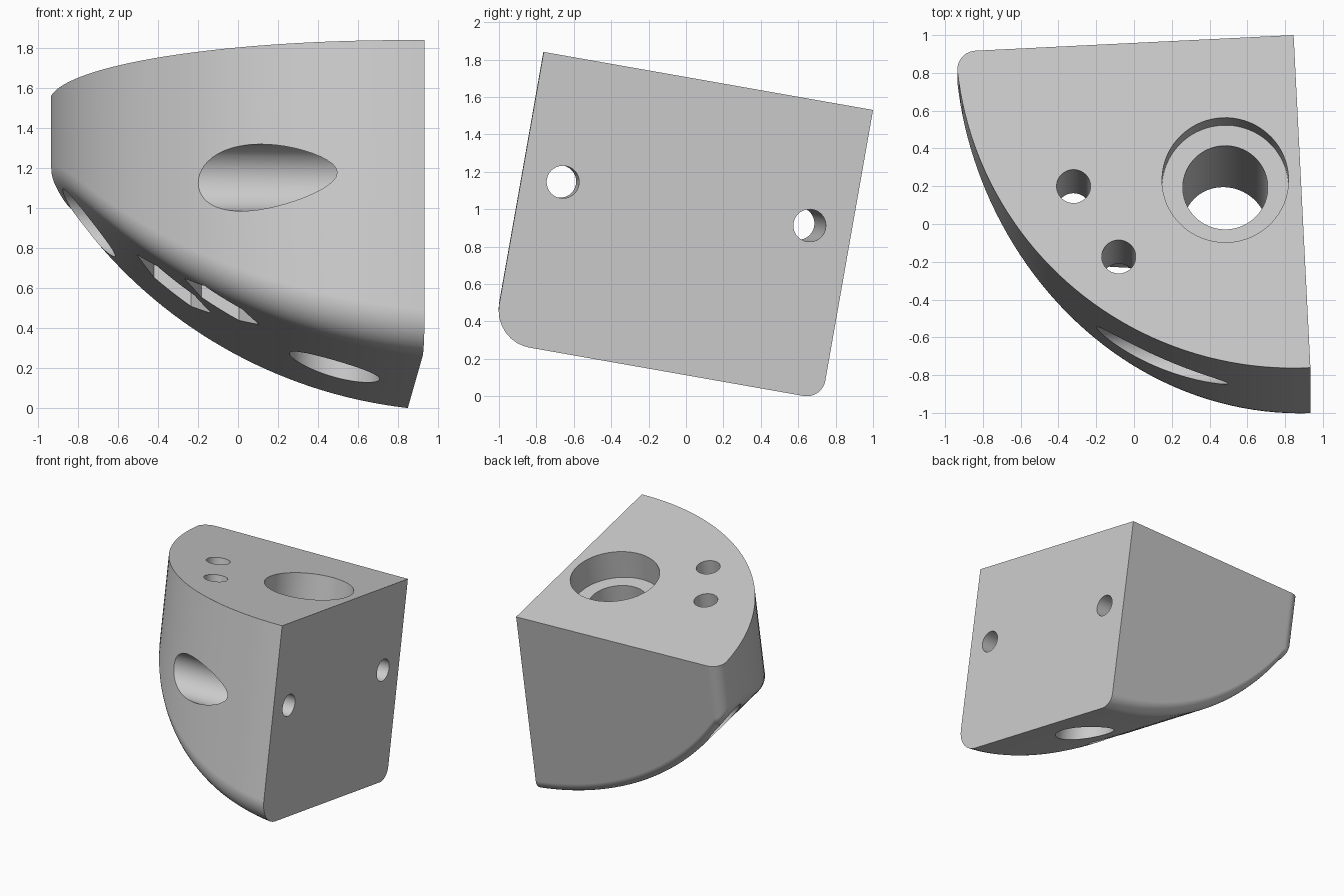
import bpy
import bmesh
from math import acos, atan, cos, pi, sin, sqrt, tan, radians
from mathutils import Matrix, Vector

cube = bpy.data.objects.get("Cube")
if cube:
    bpy.data.objects.remove(cube, do_unlink=True)

# Block dimensions; its own origin is the back right top corner
RADIUS = 1.79          # quarter-round plan
HEIGHT = 1.57
CORNER = 0.1           # rounded back left corner
FRONT_FILLET = 0.2
BACK_FILLET = 0.1
BELLY_RADIUS = 2.36    # curved underside
BELLY_X = 0.25
FILLET_STEPS = 8
BELLY_STEPS = 4
placing = (Matrix.Translation((0.845, 1.0, 1.53))
           @ Matrix.Rotation(radians(-10), 4, 'X')
           @ Matrix.Rotation(radians(2.85), 4, 'Z'))

grey = bpy.data.materials.new("light_grey")
grey.use_nodes = True
grey.diffuse_color = (0.6, 0.6, 0.6, 1)
grey.node_tree.nodes["Principled BSDF"].inputs["Base Color"].default_value = (0.6, 0.6, 0.6, 1)


def make_object(name, verts, faces):
    mesh = bpy.data.meshes.new(name)
    mesh.from_pydata([placing @ Vector(v) for v in verts], [], faces)
    bm = bmesh.new()
    bm.from_mesh(mesh)
    bmesh.ops.recalc_face_normals(bm, faces=bm.faces)
    bm.to_mesh(mesh)
    bm.free()
    mesh.materials.append(grey)
    obj = bpy.data.objects.new(name, mesh)
    bpy.context.collection.objects.link(obj)
    return obj


def belly(x):
    """Height of the curved underside."""
    top = sqrt(BELLY_RADIUS ** 2 - BELLY_X ** 2)
    return -HEIGHT + top - sqrt(BELLY_RADIUS ** 2 - (x - BELLY_X) ** 2)


def fillet(x, y, inward, radius):
    """Arc from the wall to the underside at one outline point."""
    slope = (x - BELLY_X) / sqrt(BELLY_RADIUS ** 2 - (x - BELLY_X) ** 2) * inward.x
    turn = pi / 2 + atan(slope)
    setback = radius * tan(turn / 2)
    run = setback / sqrt(1 + slope ** 2)
    edge = Vector((x, y, belly(x)))
    start = edge + Vector((0, 0, setback))
    end = Vector((x + inward.x * run, y + inward.y * run, 0))
    end.z = belly(end.x)
    weight = cos(turn / 2)
    points = []
    for i in range(FILLET_STEPS + 1):
        t = i / FILLET_STEPS
        a, b, c = (1 - t) ** 2, 2 * t * (1 - t) * weight, t * t
        points.append((start * a + edge * b + end * c) / (a + b + c))
    return points


def section(x):
    """Slice of the block: back wall, underside, front wall."""
    centre_x = -sqrt((RADIUS - CORNER) ** 2 - CORNER ** 2)
    front_y = -sqrt(RADIUS ** 2 - x ** 2)
    front = fillet(x, front_y, Vector((-x, -front_y)).normalized(), FRONT_FILLET)
    if x < centre_x:
        rise = sqrt(max(CORNER ** 2 - (x - centre_x) ** 2, 0))
        back_y = -CORNER + rise
        inward = Vector((centre_x - x, -rise)).normalized()
        blend = 1 - rise / CORNER
    else:
        back_y, inward, blend = 0, Vector((0, -1)), 0
    back = fillet(x, back_y, inward, BACK_FILLET + blend * (FRONT_FILLET - BACK_FILLET))
    middle = []
    for i in range(1, BELLY_STEPS):
        p = back[-1].lerp(front[-1], i / BELLY_STEPS)
        p.z = belly(p.x)
        middle.append(p)
    return [Vector((x, back_y, 0))] + back + middle + front[::-1] + [Vector((x, front_y, 0))]


# Main block lofted from slices, left to right
corner_x = -sqrt((RADIUS - CORNER) ** 2 - CORNER ** 2)
stations = [corner_x - CORNER * cos(pi / 2 * i / 10) for i in range(10)]
first = acos(-corner_x / RADIUS)
stations += [-RADIUS * cos(first + (pi / 2 - first) * i / 36) for i in range(36)] + [0]
verts, faces = [], []
for x in stations:
    verts += section(x)
n = len(verts) // len(stations)
for s in range(len(stations) - 1):
    for j in range(n):
        k = (j + 1) % n
        faces.append((s * n + j, s * n + k, s * n + n + k, s * n + n + j))
for base in (0, (len(stations) - 1) * n):
    for j in range(n // 2 - 1):
        faces.append((base + j, base + j + 1, base + n - 2 - j, base + n - 1 - j))
    if n % 2:
        m = base + n // 2
        faces.append((m - 1, m, m + 1))
block = make_object("corner_block", verts, faces)


def drill(name, axis, u, v, radius, start, end, sides=48):
    """Cut a round or hexagonal hole along the block's x or z axis."""
    ring = [(u + radius * cos(2 * pi * i / sides), v + radius * sin(2 * pi * i / sides))
            for i in range(sides)]
    pts = [(a, b, w) if axis == 'z' else (w, a, b) for w in (start, end) for a, b in ring]
    walls = [(i, (i + 1) % sides, sides + (i + 1) % sides, sides + i) for i in range(sides)]
    caps = [tuple(range(sides)), tuple(range(sides, 2 * sides))]
    cutter = make_object(name, pts, walls + caps)
    cutter.hide_render = True
    mod = block.modifiers.new(name, 'BOOLEAN')
    mod.operation = 'DIFFERENCE'
    mod.solver = 'EXACT'
    mod.object = cutter
    bpy.ops.object.modifier_apply(modifier=name)
    bpy.data.objects.remove(cutter, do_unlink=True)


bpy.ops.object.select_all(action='DESELECT')
block.select_set(True)
bpy.context.view_layer.objects.active = block

# Large stepped bore from the top
drill("bore_recess", 'z', -0.40, -0.76, 0.335, -0.23, 0.2, 72)
drill("bore", 'z', -0.40, -0.76, 0.225, -2, 0.2, 64)

# Two vertical bolt holes with hexagonal nut pockets below
for x, y in ((-1.204, -0.754), (-0.984, -1.144)):
    drill("bolt_hole", 'z', x, y, 0.09, -2, 0.2)
    drill("nut_pocket", 'z', x, y, 0.187, -2, -0.72, 6)

# Two sideways screw holes with round head recesses on the left
for y, floor in ((-1.568, -0.33), (-0.227, -1.25)):
    drill("screw_hole", 'x', y, -0.667, 0.087, -2, 0.2)
    drill("head_recess", 'x', y, -0.667, 0.168, -2.2, floor)

bpy.ops.object.shade_smooth_by_angle(angle=radians(30))
weighted = block.modifiers.new("weighted_normals", 'WEIGHTED_NORMAL')
weighted.keep_sharp = True
